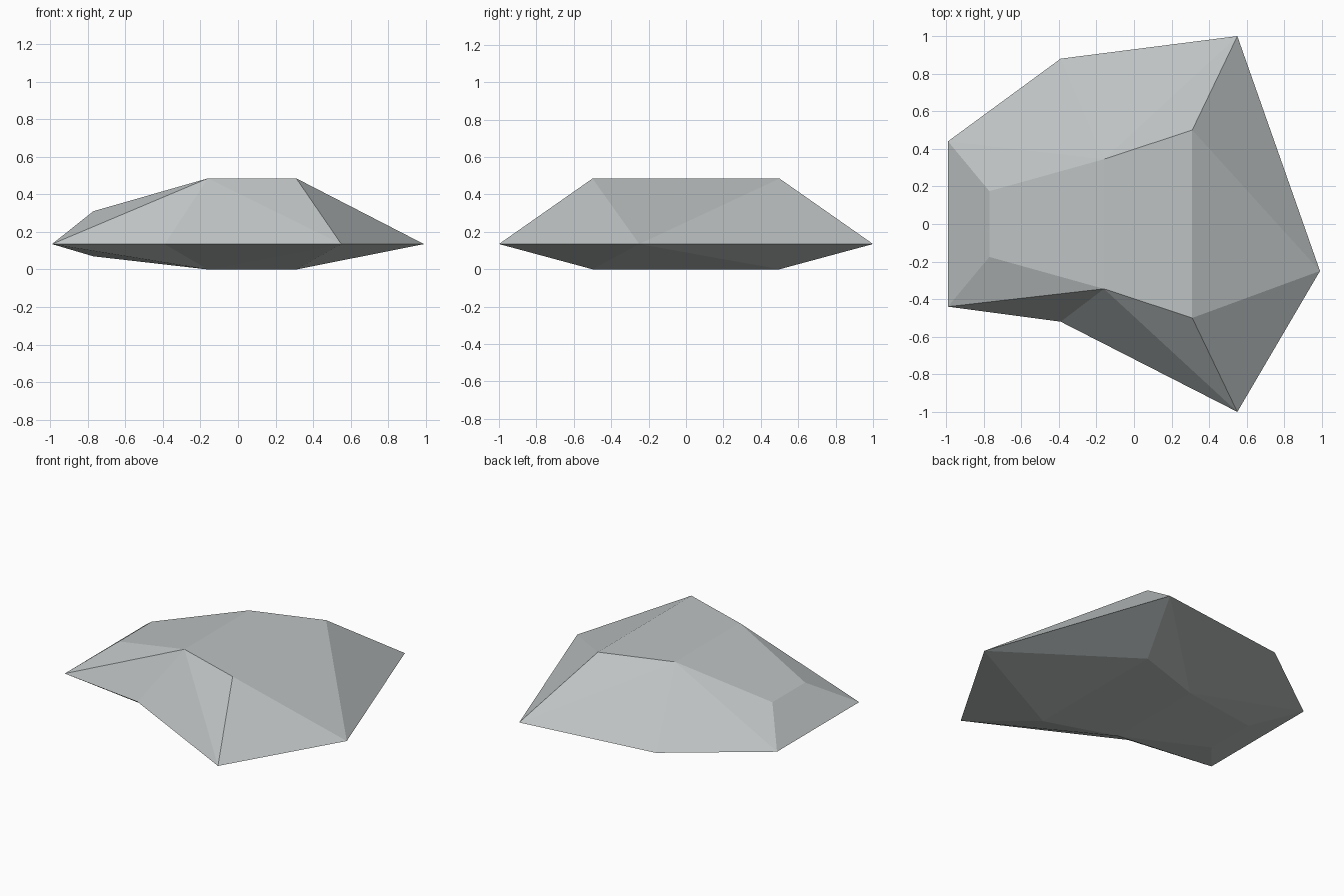
import bpy
import bmesh

cube = bpy.data.objects.get("Cube")
if cube:
    bpy.data.objects.remove(cube)

# Stone colour
stone = bpy.data.materials.new("pale grey stone")
stone.use_nodes = True
colour = (0.51, 0.54, 0.54, 1)
stone.diffuse_color = colour
stone.node_tree.nodes["Principled BSDF"].inputs["Base Color"].default_value = colour

RIM_Z = 0.135
# Widest outline of the rock, back edge then front edge, from left end to tip
BACK_RIM = [(-0.99, 0.44), (-0.39, 0.88), (0.55, 1.0)]
FRONT_RIM = [(-0.99, -0.44), (-0.39, -0.52), (0.55, -1.0)]
TIP = (0.99, -0.25)
# Plateau corners, shared by the top and underside: x and half width
PLATEAU = [(-0.77, 0.175), (-0.16, 0.345), (0.31, 0.5)]

bm = bmesh.new()
back = [bm.verts.new((x, y, RIM_Z)) for x, y in BACK_RIM]
front = [bm.verts.new((x, y, RIM_Z)) for x, y in FRONT_RIM]
tip = bm.verts.new((*TIP, RIM_Z))


def flank(rim, edge):
    """Facets from one side of the rim up (or down) to the plateau edge."""
    end, mid, corner = rim
    low, centre, high = edge
    for face in ((end, low, centre), (end, centre, mid),
                 (mid, centre, corner), (corner, centre, high),
                 (corner, high, tip)):
        bm.faces.new(face)


def cap(heights):
    """One half of the rock: plateau, flanks and both ends."""
    b = [bm.verts.new((x, w, z)) for (x, w), z in zip(PLATEAU, heights)]
    f = [bm.verts.new((x, -w, z)) for (x, w), z in zip(PLATEAU, heights)]
    flank(back, b)
    flank(front, f)
    for i in range(2):
        bm.faces.new((b[i], f[i], f[i + 1], b[i + 1]))
    bm.faces.new((back[0], front[0], f[0], b[0]))
    bm.faces.new((b[2], f[2], tip))


cap((0.31, 0.485, 0.485))  # top
cap((0.07, 0.0, 0.0))      # underside
bmesh.ops.recalc_face_normals(bm, faces=bm.faces)

mesh = bpy.data.meshes.new("rock")
bm.to_mesh(mesh)
bm.free()
mesh.materials.append(stone)
rock = bpy.data.objects.new("rock", mesh)
bpy.context.collection.objects.link(rock)
